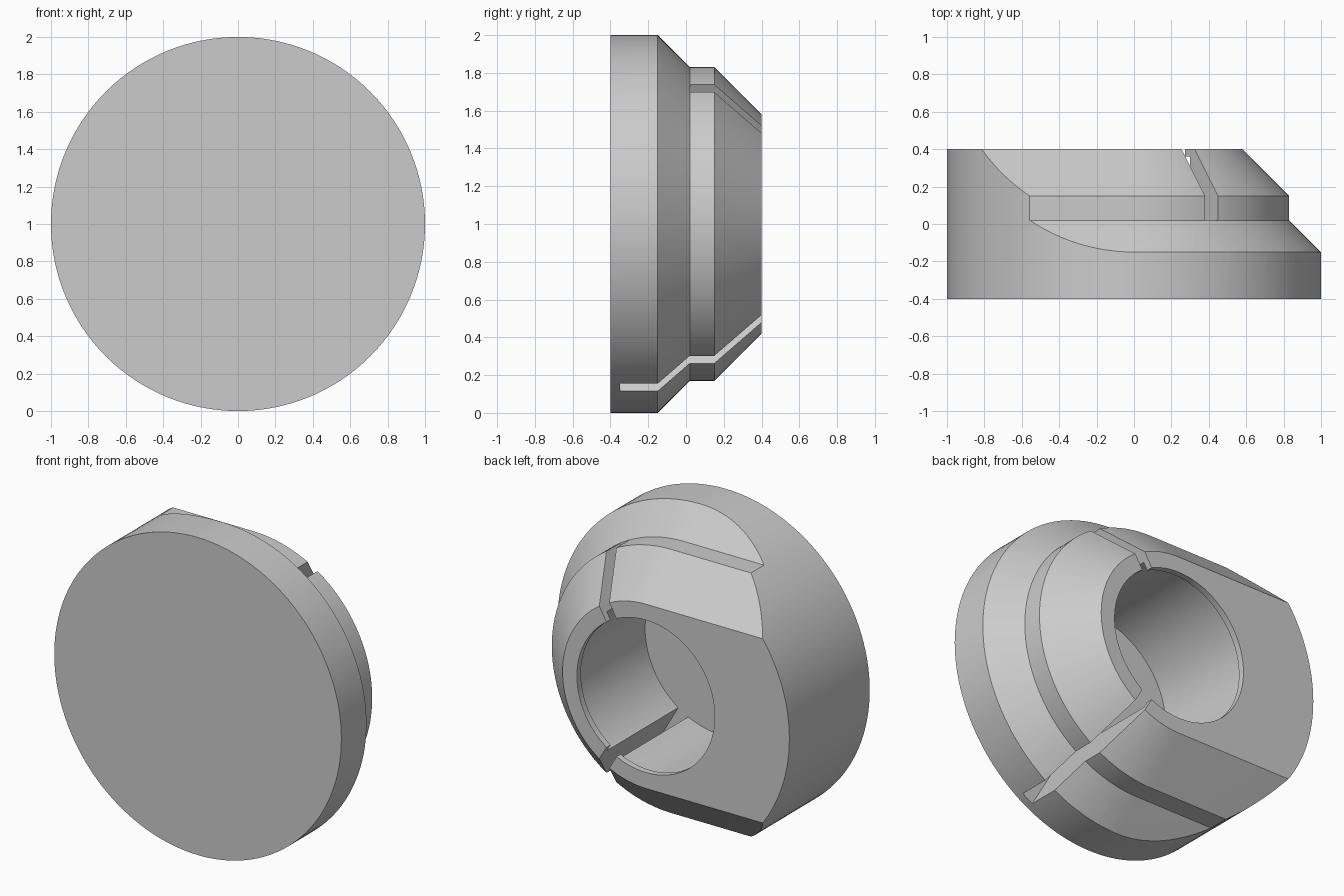
import bpy, bmesh, math
from mathutils import Matrix, Vector

if "Cube" in bpy.data.objects:
    bpy.data.objects.remove(bpy.data.objects["Cube"])

SEG = 128
AXIS = Vector((0, 0, 1))          # the round axis runs along y at z = 1


def make_object(name, bm):
    bmesh.ops.recalc_face_normals(bm, faces=bm.faces[:])
    mesh = bpy.data.meshes.new(name)
    bm.to_mesh(mesh)
    bm.free()
    ob = bpy.data.objects.new(name, mesh)
    bpy.context.collection.objects.link(ob)
    return ob


def circle(r):
    return [(r * math.cos(2 * math.pi * i / SEG), r * math.sin(2 * math.pi * i / SEG))
            for i in range(SEG)]


def d_shape(r):
    # half circle on the right, straight sides running off to the left
    h = SEG // 2
    arc = [(r * math.cos(math.pi * (i / h - 0.5)), r * math.sin(math.pi * (i / h - 0.5)))
           for i in range(h + 1)]
    return arc + [(-1.5, r), (-1.5, -r)]


def loft(name, outline, profile):
    """Skin outlines of radius r placed along y; profile is a list of (y, r)."""
    bm = bmesh.new()
    rows = [[bm.verts.new((x, y, z + 1)) for x, z in outline(r)] for y, r in profile]
    n = len(rows[0])
    for a, b in zip(rows, rows[1:]):
        for i in range(n):
            j = (i + 1) % n
            bm.faces.new((a[i], a[j], b[j], b[i]))
    bm.faces.new(rows[0])
    bm.faces.new(rows[-1])
    return make_object(name, bm)


def slot(name, angle, floor):
    """Radial box cutter, open at the back."""
    r0, r1, y1, width = 0.3, 1.7, 0.7, 0.08
    bm = bmesh.new()
    bmesh.ops.create_cube(bm, size=1)
    for v in bm.verts:
        v.co = (r1 if v.co.x > 0 else r0, y1 if v.co.y > 0 else floor, v.co.z * width)
    bm.transform(Matrix.Translation(AXIS) @ Matrix.Rotation(-math.radians(angle), 4, 'Y'))
    return make_object(name, bm)


def apply_boolean(ob, tool, operation):
    mod = ob.modifiers.new("cut", 'BOOLEAN')
    mod.operation, mod.object, mod.solver = operation, tool, 'EXACT'
    bpy.ops.object.select_all(action='DESELECT')
    bpy.context.view_layer.objects.active = ob
    ob.select_set(True)
    bpy.ops.object.modifier_apply(modifier=mod.name)
    bpy.data.objects.remove(tool, do_unlink=True)


# stepped and tapered D-shaped body
body = loft("socket_body", d_shape, [(-0.5, 1.35), (0.02, 0.83), (0.15, 0.83), (0.4, 0.58)])

# bore with a small retaining lip at the mouth
bore = loft("bore_cutter", circle, [(-0.35, 0.53), (0.36, 0.53), (0.36, 0.48), (0.6, 0.48)])
apply_boolean(body, bore, 'DIFFERENCE')

# shallow upper slot and deep lower slot
for name, angle, floor in (("upper_slot", 60, 0.02), ("lower_slot", -60, -0.35)):
    apply_boolean(body, slot(name, angle, floor), 'DIFFERENCE')

# trim everything to the round disc
apply_boolean(body, loft("disc_tool", circle, [(-0.4, 1.0), (0.6, 1.0)]), 'INTERSECT')

# one grey colour
grey = bpy.data.materials.new("light grey")
grey.diffuse_color = (0.6, 0.6, 0.6, 1)
grey.use_nodes = True
grey.node_tree.nodes["Principled BSDF"].inputs["Base Color"].default_value = grey.diffuse_color
body.data.materials.clear()
body.data.materials.append(grey)
for p in body.data.polygons:
    p.material_index = 0

bpy.ops.object.shade_smooth_by_angle(angle=math.radians(35))
